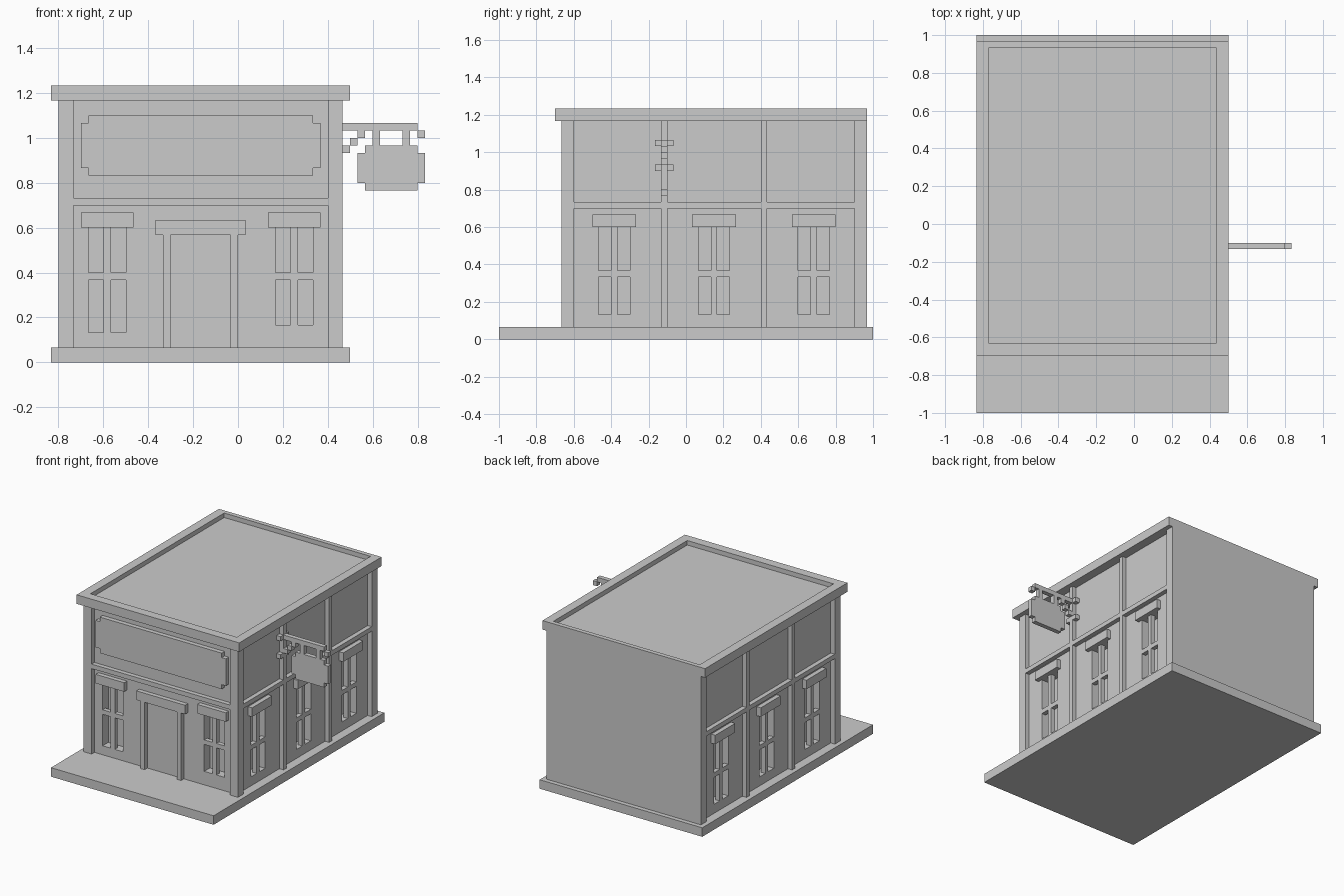
import bpy, bmesh
from mathutils import Vector

if "Cube" in bpy.data.objects:
    bpy.data.objects.remove(bpy.data.objects["Cube"])

U = 1 / 30   # modular grid step
CX = -5      # building centre line in grid steps


def boxes(name, items):
    """One object made of axis-aligned boxes (x0,x1,y0,y1,z0,z1) in grid steps."""
    bm = bmesh.new()
    for x0, x1, y0, y1, z0, z1 in items:
        vs = bmesh.ops.create_cube(bm, size=1)["verts"]
        for v in vs:
            v.co = Vector((x0 if v.co.x < 0 else x1,
                           y0 if v.co.y < 0 else y1,
                           z0 if v.co.z < 0 else z1)) * U
    me = bpy.data.meshes.new(name)
    bm.to_mesh(me)
    bm.free()
    ob = bpy.data.objects.new(name, me)
    bpy.context.collection.objects.link(ob)
    return ob


def both(items):
    """Boxes plus their mirror across the building centre line."""
    return items + [(2 * CX - b[1], 2 * CX - b[0], *b[2:]) for b in items]


def prism(name, outline, y0, y1):
    """Extrude an x-z outline along y."""
    bm = bmesh.new()
    face = bm.faces.new([bm.verts.new((x * U, y0 * U, z * U)) for x, z in outline])
    new = bmesh.ops.extrude_face_region(bm, geom=[face])["geom"]
    bmesh.ops.translate(bm, vec=(0, (y1 - y0) * U, 0),
                        verts=[g for g in new if isinstance(g, bmesh.types.BMVert)])
    bmesh.ops.recalc_face_normals(bm, faces=bm.faces)
    me = bpy.data.meshes.new(name)
    bm.to_mesh(me)
    bm.free()
    ob = bpy.data.objects.new(name, me)
    bpy.context.collection.objects.link(ob)
    return ob


def notched(x0, x1, z0, z1):
    """Rectangle outline with one-step square notches in the corners."""
    a, b, c, d = x0 + 1, x1 - 1, z0 + 1, z1 - 1
    return [(a, z0), (b, z0), (b, c), (x1, c), (x1, d), (b, d),
            (b, z1), (a, z1), (a, d), (x0, d), (x0, c), (a, c)]


def cut(target, cutter):
    cutter.hide_render = True
    cutter.hide_viewport = False
    cutter.display_type = 'WIRE'
    m = target.modifiers.new("cut", 'BOOLEAN')
    m.operation, m.solver, m.object = 'DIFFERENCE', 'EXACT', cutter


# ground slab and walls
boxes("pavement_base", [(-25, 15, -30, 30, 0, 2)])
walls = boxes("walls", [(-23, 13, -19, 29, 2, 35)])

# roof slab with recessed top
roof = boxes("roof", [(-25, 15, -21, 29, 35, 37)])
cut(roof, boxes("roof_cutter", [(-23, 13, -19, 28, 36, 39)]))

# windows: recess, glazing bars and lintel
holes, bars, lintels = [], [], []
for x, sill, mid in ((-20, 4, 11), (5, 5, 11)):          # front pair
    holes.append((x, x + 5, -21, -17, sill, 18))
    bars += [(x + 2, x + 3, -19, -18, sill, 18),
             (x, x + 2, -19, -18, mid, mid + 1), (x + 3, x + 5, -19, -18, mid, mid + 1)]
    lintels.append((x - 1, x + 6, -20, -19, 18, 20))
for y in (-14, 2, 18):                                   # side rows
    holes += both([(11, 15, y, y + 5, 4, 18)])
    bars += both([(12, 13, y + 2, y + 3, 4, 18),
                  (12, 13, y, y + 2, 10, 11), (12, 13, y + 3, y + 5, 10, 11)])
    lintels += both([(13, 14, y - 1, y + 6, 18, 20)])
cut(walls, boxes("window_cutter", holes))
boxes("window_bars", bars)
boxes("window_lintels", lintels)

# pilasters and horizontal beams
boxes("corner_pilasters", both([(12, 14, -20, -18, 2, 35), (12, 14, 27, 29, 2, 35)]))
boxes("side_pilasters", both([(13, 14, -4, -3, 2, 35), (13, 14, 12, 13, 2, 35)]))
boxes("front_beam", [(-22, 12, -20, -19, 21, 22)])
boxes("side_beams", both([(13, 14, a, b, 21, 22) for a, b in ((-18, -4), (-3, 12), (13, 27))]))

# door frame
boxes("door_frame", [(-10, -9, -20, -19, 2, 17), (-1, 0, -20, -19, 2, 17),
                     (-11, 1, -20, -19, 17, 19)])

# blank fascia panel over the entrance
prism("fascia_panel", notched(-21, 11, 25, 33), -20, -19)

# hanging board on a stepped bracket
boxes("bracket", [(14, 24, -4, -3, 31, 32), (24, 25, -4, -3, 30, 31),
                  (14, 15, -4, -3, 28, 29), (15, 16, -4, -3, 29, 30), (16, 17, -4, -3, 30, 31),
                  (18, 19, -4, -3, 29, 31), (22, 23, -4, -3, 29, 31)])
boxes("bracket_wall_plates", [(13, 14, a, a + 1, z, z + 1) for a in (-5, -3) for z in (27, 31)])
prism("hanging_board", notched(16, 25, 23, 29), -4, -3)
